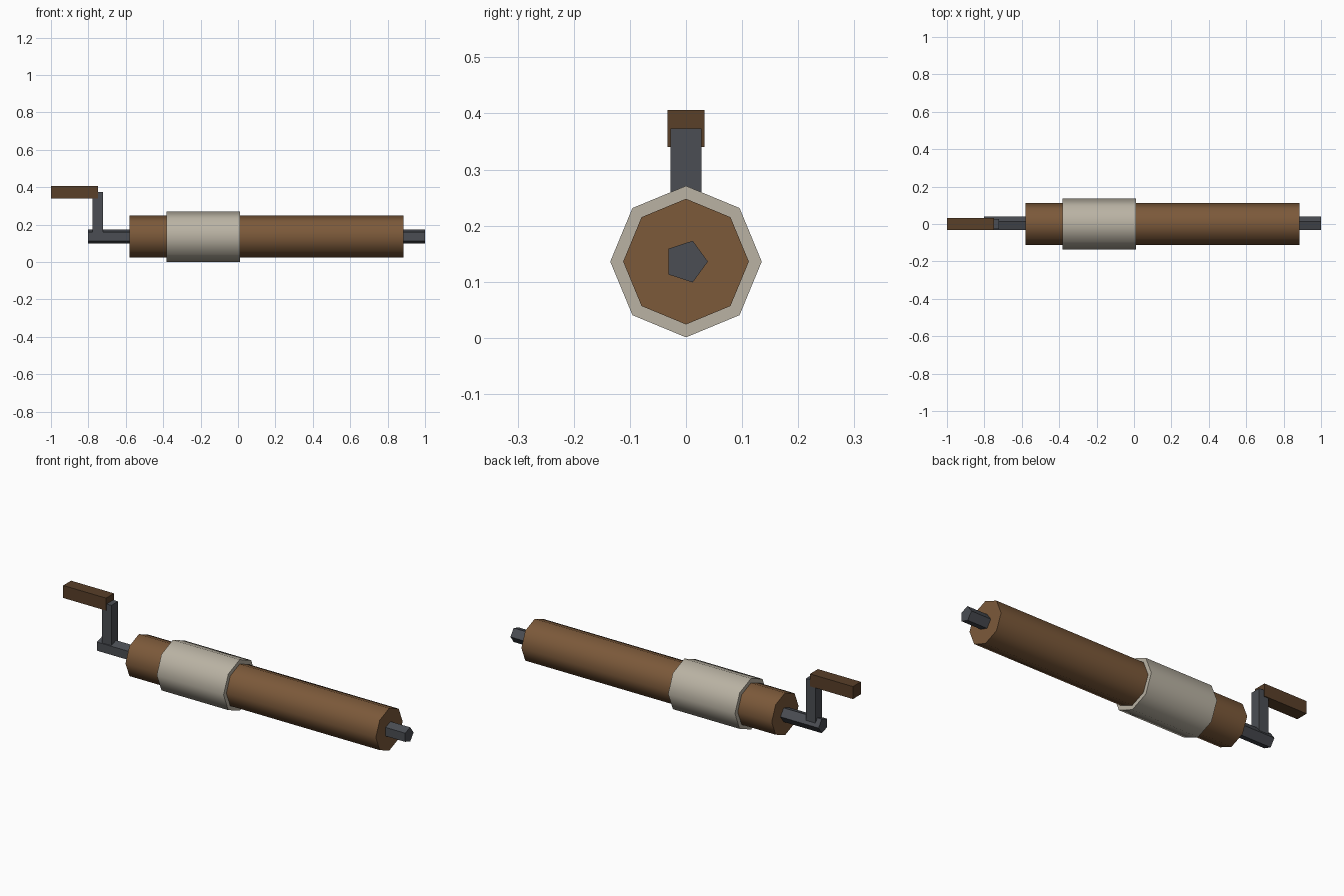
import bpy
from math import pi, radians

if "Cube" in bpy.data.objects:
    bpy.data.objects.remove(bpy.data.objects["Cube"])

AXIS_Z = 0.136


def material(name, rgb):
    m = bpy.data.materials.new(name)
    m.diffuse_color = (*rgb, 1)
    m.use_nodes = True
    m.node_tree.nodes["Principled BSDF"].inputs["Base Color"].default_value = m.diffuse_color
    return m


wood = material("wood", (0.20, 0.10, 0.042))
dark_wood = material("dark_wood", (0.10, 0.05, 0.022))
fibre = material("fibre", (0.49, 0.45, 0.37))
metal = material("metal", (0.07, 0.076, 0.088))


def rod(name, sides, radius, x0, x1, mat, smooth):
    """Prism lying along x, with one corner pointing to +y."""
    bpy.ops.mesh.primitive_cylinder_add(vertices=sides, radius=radius, depth=x1 - x0)
    ob = bpy.context.object
    ob.name = name
    # local +y corner stays on +y when the prism is tipped about y
    ob.rotation_euler = (0, pi / 2, 0)
    ob.location = ((x0 + x1) / 2, 0, AXIS_Z)
    bpy.ops.object.transform_apply(location=True, rotation=True, scale=True)
    ob.data.materials.append(mat)
    if smooth:
        bpy.ops.object.shade_smooth_by_angle(angle=radians(60))
    return ob


def box(name, lo, hi, mat):
    bpy.ops.mesh.primitive_cube_add(size=1, location=[(a + b) / 2 for a, b in zip(lo, hi)])
    ob = bpy.context.object
    ob.name = name
    ob.scale = [b - a for a, b in zip(lo, hi)]
    bpy.ops.object.transform_apply(location=True, rotation=True, scale=True)
    ob.data.materials.append(mat)
    return ob


# winding drum, rope wrap and the axle through them
rod("drum", 8, 0.112, -0.58, 0.885, wood, True)
rod("rope_wrap", 8, 0.135, -0.381, 0.01, fibre, True)
rod("axle", 5, 0.039, -0.803, 1.0, metal, False)

# crank arm and hand grip
box("crank_arm", (-0.777, -0.028, AXIS_Z), (-0.722, 0.028, 0.373), metal)
box("crank_handle", (-1.0, -0.033, 0.34), (-0.749, 0.033, 0.406), dark_wood)
